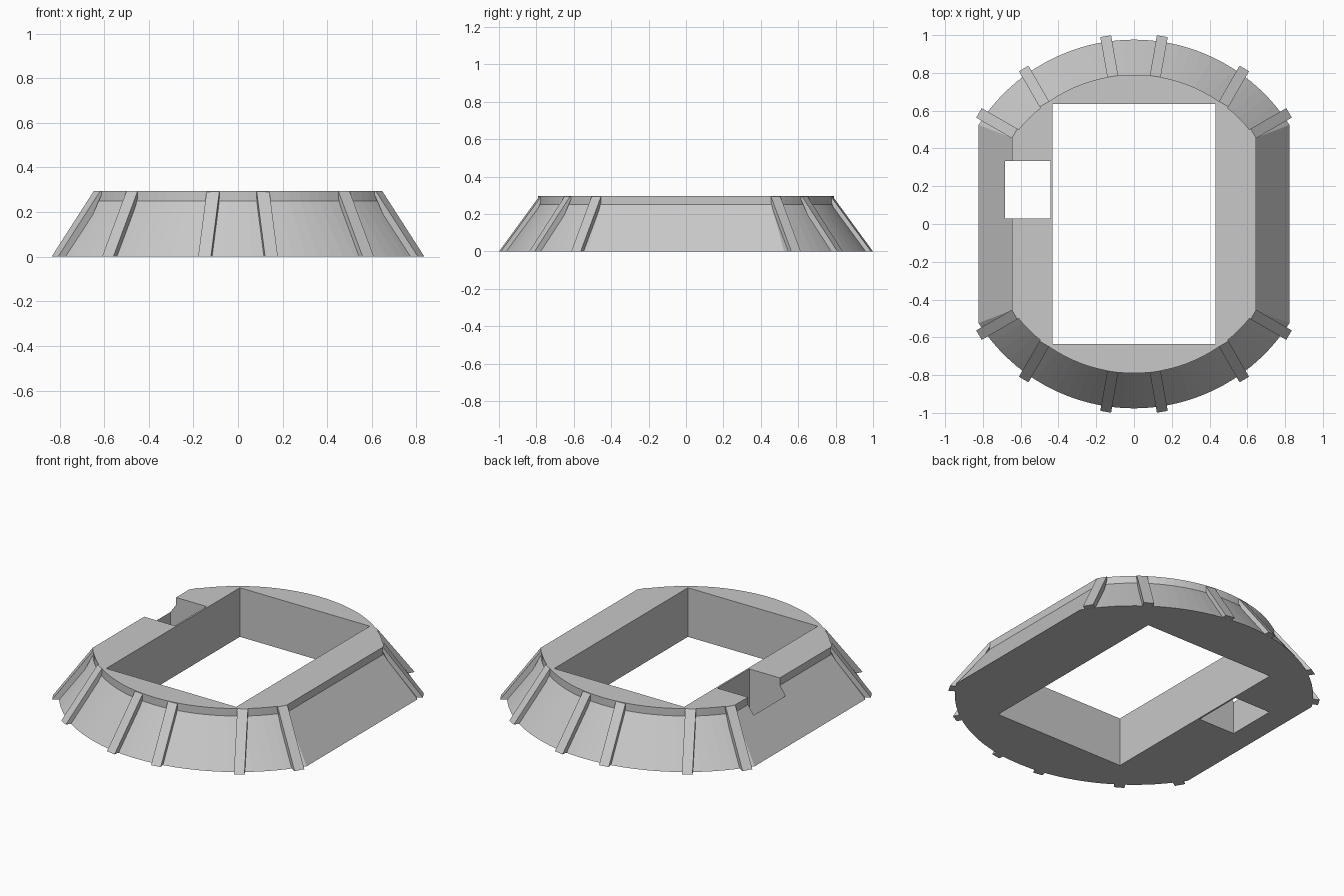
import bpy, bmesh, math

cube = bpy.data.objects.get("Cube")
if cube:
    bpy.data.objects.remove(cube, do_unlink=True)

HEIGHT = 0.295
RIM_BASE = 0.25

grey = bpy.data.materials.new("plain grey")
grey.use_nodes = True
colour = (0.58, 0.58, 0.58, 1)
grey.diffuse_color = colour
grey.node_tree.nodes["Principled BSDF"].inputs["Base Color"].default_value = colour


def make_object(name, bm):
    bmesh.ops.recalc_face_normals(bm, faces=bm.faces)
    mesh = bpy.data.meshes.new(name)
    bm.to_mesh(mesh)
    bm.free()
    mesh.materials.append(grey)
    obj = bpy.data.objects.new(name, mesh)
    bpy.context.collection.objects.link(obj)
    return obj


def loft(name, loops):
    """Closed solid through a stack of equal-length point loops."""
    bm = bmesh.new()
    rings = [[bm.verts.new(p) for p in loop] for loop in loops]
    count = len(rings[0])
    for low, high in zip(rings, rings[1:]):
        for i in range(count):
            j = (i + 1) % count
            bm.faces.new((low[i], low[j], high[j], high[i]))
    bm.faces.new(rings[0])
    bm.faces.new(rings[-1])
    return make_object(name, bm)


def outline(radius, half_width, z, steps=32):
    """Circle with its left and right sides cut straight."""
    start = math.acos(half_width / radius)
    half = [start + (math.pi - 2 * start) * i / steps for i in range(steps + 1)]
    angles = half + [a + math.pi for a in half]
    return [(radius * math.cos(a), radius * math.sin(a), z) for a in angles]


def cut_box(target, name, x0, x1, y0, y1):
    corners = ((x0, y0), (x1, y0), (x1, y1), (x0, y1))
    cutter = loft(name, [[(x, y, z) for x, y in corners] for z in (-0.1, HEIGHT + 0.1)])
    cutter.hide_render = True
    mod = target.modifiers.new(name, "BOOLEAN")
    mod.operation = "DIFFERENCE"
    mod.solver = "EXACT"
    mod.object = cutter
    bpy.context.view_layer.objects.active = target
    bpy.ops.object.modifier_apply(modifier=mod.name)
    bpy.data.objects.remove(cutter, do_unlink=True)


# Sloped ring wall with an upright rim
body = loft("ring_wall", [
    outline(0.976, 0.823, 0),
    outline(0.79, 0.645, RIM_BASE),
    outline(0.79, 0.645, HEIGHT),
])
cut_box(body, "central_opening", -0.432, 0.432, -0.635, 0.635)
cut_box(body, "side_shaft", -0.683, -0.442, 0.03, 0.333)

# Sloping ribs: direction in degrees and sideways offset, mirrored to four quarters
RIB_PROFILE = ((0.772, HEIGHT - 0.0005), (0.787, HEIGHT - 0.0005), (1.005, 0.0005), (0.92, 0.0005))
RIB_HALF_WIDTH = 0.029
RIBS = {"corner_rib": (30, -0.099), "shoulder_rib": (60, 0.094), "end_rib": (80, -0.025)}

for name, (degrees, offset) in RIBS.items():
    c, s = math.cos(math.radians(degrees)), math.sin(math.radians(degrees))
    for sx, side in ((1, "left"), (-1, "right")):
        for sy, end in ((-1, "front"), (1, "back")):
            loops = []
            for shift in (offset - RIB_HALF_WIDTH, offset + RIB_HALF_WIDTH):
                loops.append([(sx * (d * c + shift * s), sy * (d * s - shift * c), z)
                              for d, z in RIB_PROFILE])
            loft(f"{end}_{side}_{name}", loops)
